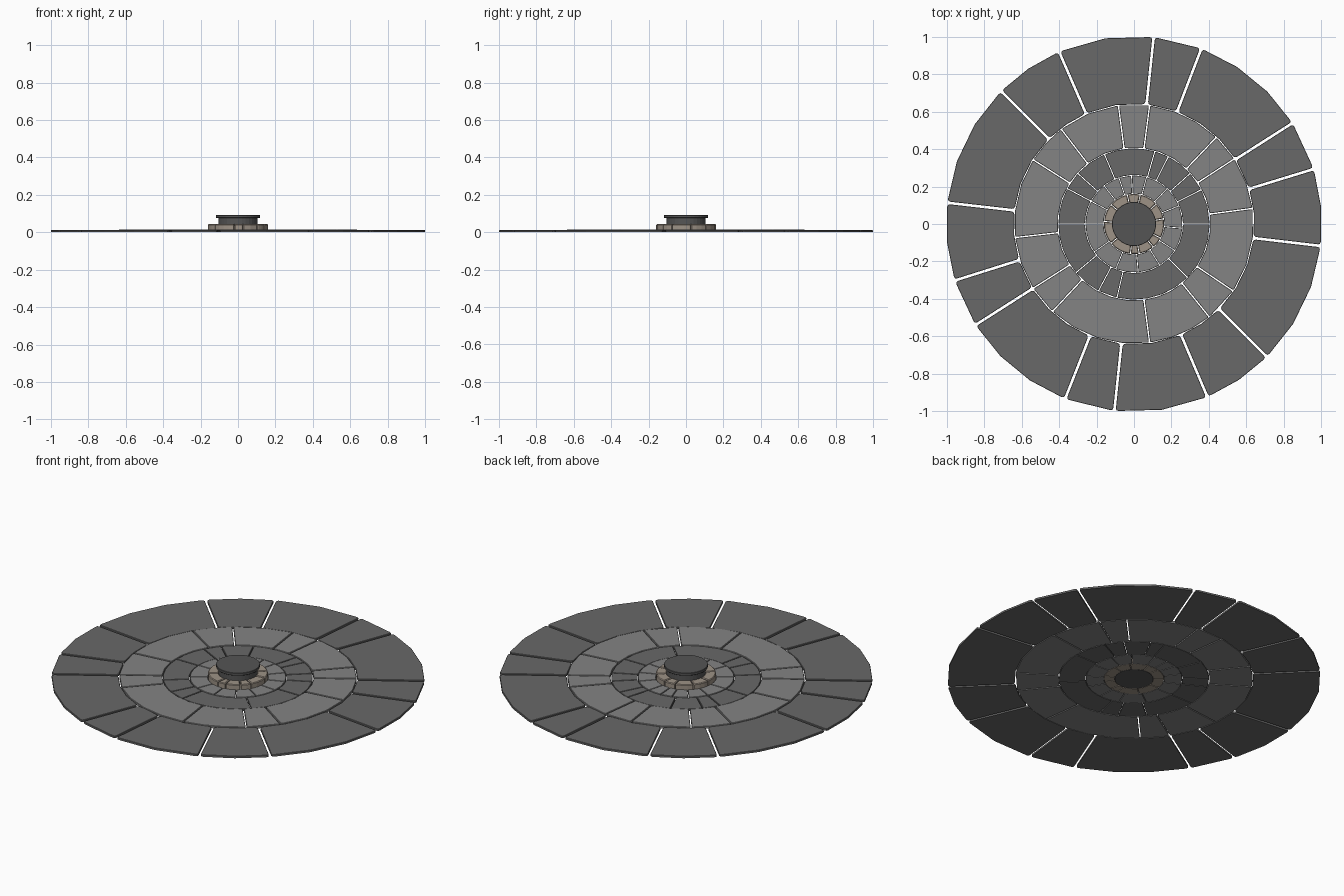
import bpy, bmesh
from math import cos, sin, radians, degrees

if "Cube" in bpy.data.objects:
    bpy.data.objects.remove(bpy.data.objects["Cube"])


def material(name, rgb):
    m = bpy.data.materials.new(name)
    m.diffuse_color = (*rgb, 1)
    m.use_nodes = True
    m.node_tree.nodes["Principled BSDF"].inputs["Base Color"].default_value = m.diffuse_color
    return m


DARK = material("dark_stone", (0.14, 0.14, 0.14))
LIGHT = material("light_stone", (0.23, 0.23, 0.23))
LID = material("lid_grey", (0.09, 0.09, 0.09))
CURB = material("warm_stone", (0.34, 0.29, 0.24))


def slab(name, r0, r1, a0, a1, z1, gap, step, corner, bevel, mat):
    """One paving block: a faceted ring sector with clipped corners and a soft edge."""
    n = max(1, round((a1 - a0) / step))

    def arc(r):
        d = degrees(gap / 2 / r)
        return [(r * cos(radians(a)), r * sin(radians(a)))
                for a in (a0 + d + (a1 - a0 - 2 * d) * i / n for i in range(n + 1))]

    pts = arc(r1) + arc(r0)[::-1]
    ends = [0, n, n + 1, 2 * n + 1]
    bm = bmesh.new()
    low = [bm.verts.new((x, y, 0)) for x, y in pts]
    top = [bm.verts.new((x, y, z1)) for x, y in pts]
    k = len(pts)
    bm.faces.new(low[::-1])
    bm.faces.new(top)
    for i in range(k):
        j = (i + 1) % k
        bm.faces.new((low[i], low[j], top[j], top[i]))
    posts = [bm.edges.get((low[i], top[i])) for i in ends]
    bmesh.ops.bevel(bm, geom=posts, offset=corner, segments=2, profile=0.5, affect='EDGES')
    rim = [e for e in bm.edges if all(v.co.z > z1 - 1e-5 for v in e.verts)]
    bmesh.ops.bevel(bm, geom=rim, offset=bevel, segments=1, affect='EDGES')
    bmesh.ops.recalc_face_normals(bm, faces=bm.faces)
    me = bpy.data.meshes.new(name)
    bm.to_mesh(me)
    bm.free()
    me.materials.append(mat)
    bpy.context.collection.objects.link(bpy.data.objects.new(name, me))


def ring(name, r0, r1, joints, z1, gap, step, corner, bevel, mat):
    joints = sorted(a % 360 for a in joints)
    for i, (a0, a1) in enumerate(zip(joints, joints[1:] + [joints[0] + 360])):
        slab(f"{name}_{i + 1}", r0, r1, a0, a1, z1, gap, step, corner, bevel, mat)


# Paving rings, from the outside in
ring("outer_paving", 0.643, 1.004,
     [84, 69, 32.5, 17, -6.7, -45, -67, -96, -111.5, -147.5, -162.5, 173.5, 135, 113.5],
     0.012, 0.014, 13, 0.014, 0.002, DARK)
ring("second_paving", 0.408, 0.639,
     [82.5, 46.5, 33, 7.5, -34, -51, -82.5, -133, -147.5, -173.5, 147.5, 127.5, 97.5],
     0.015, 0.007, 12, 0.008, 0.002, LIGHT)
ring("third_paving", 0.262, 0.404,
     [74, 63, 42, 27, 0, -45, -103, -118, -140, 180, 152, 138, 113],
     0.013, 0.005, 11, 0.005, 0.0015, DARK)
ring("inner_paving", 0.163, 0.259,
     [93, 75, 47, 22, -5, -33, -58, -85, -112, -145, 180, 152, 128, 108],
     0.015, 0.004, 11, 0.004, 0.0015, LIGHT)

# Raised curb around the middle
ring("curb_stone", 0.105, 0.161,
     [78, 42, 10, -28, -50, -80, -97, -140, 175, 140, 103],
     0.043, 0.004, 12, 0.006, 0.004, CURB)


# Central drum and its overhanging lid
def disc(name, r, z0, z1, mat):
    bpy.ops.mesh.primitive_cylinder_add(vertices=32, radius=r, depth=z1 - z0,
                                        location=(0, 0, (z0 + z1) / 2))
    o = bpy.context.object
    o.name = name
    o.data.materials.append(mat)
    b = o.modifiers.new("soft_edge", 'BEVEL')
    b.width = 0.002
    b.segments = 1
    return o


disc("drum", 0.105, 0, 0.078, LID)
disc("lid", 0.118, 0.076, 0.092, LID)
